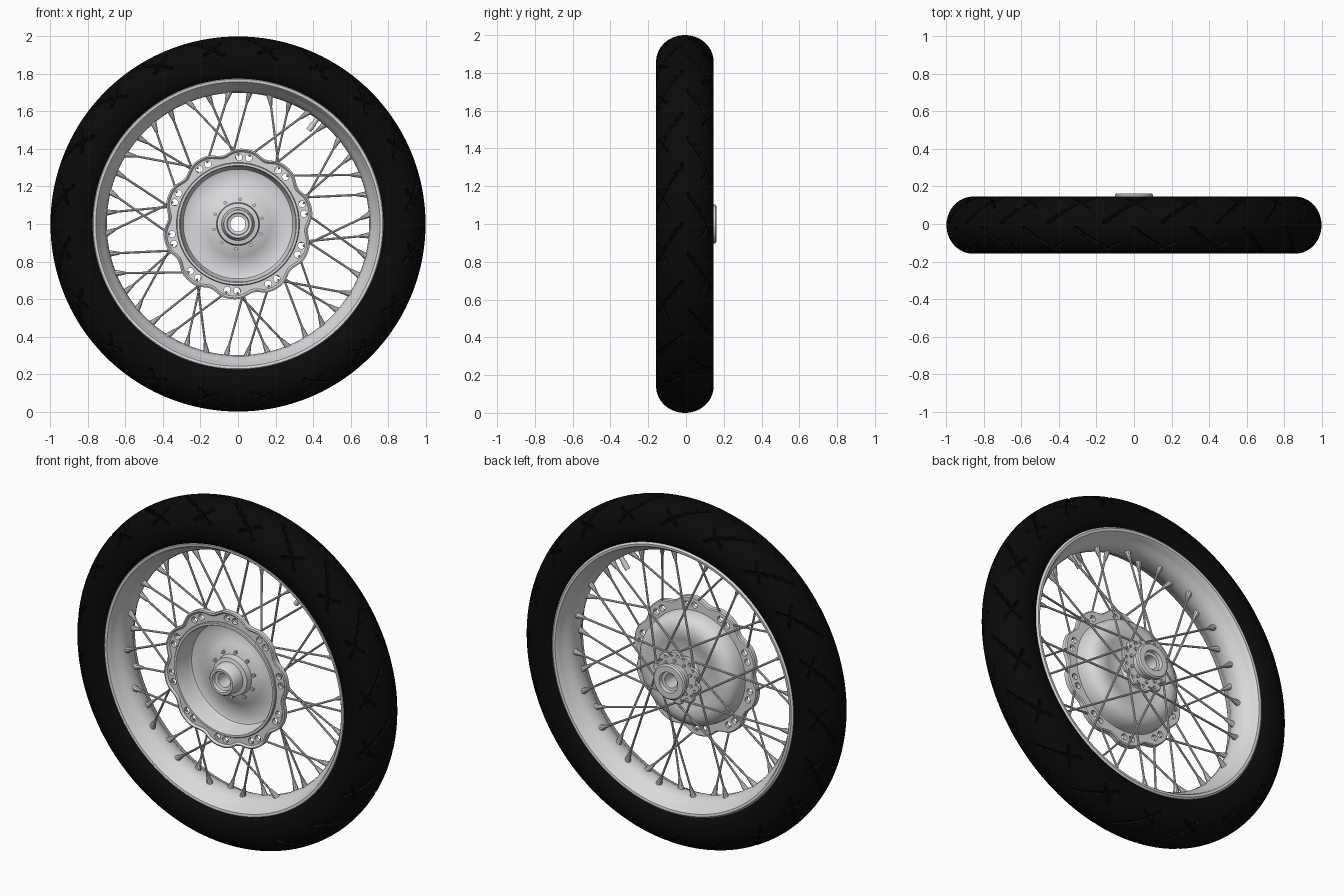
import bpy, bmesh
from math import sin, cos, pi, radians, degrees
from mathutils import Vector, Matrix

cube = bpy.data.objects.get("Cube")
if cube:
    bpy.data.objects.remove(cube)


def material(name, colour, roughness):
    m = bpy.data.materials.new(name)
    m.use_nodes = True
    m.diffuse_color = (*colour, 1)
    bsdf = m.node_tree.nodes["Principled BSDF"]
    bsdf.inputs["Base Color"].default_value = (*colour, 1)
    bsdf.inputs["Roughness"].default_value = roughness
    return m


RUBBER = material("black rubber", (0.003, 0.003, 0.003), 0.8)
ALLOY = material("bright alloy", (0.69, 0.7, 0.71), 0.5)


def polar(r, angle, y):
    """Point around the axle; angle 0 is up and grows towards +x."""
    return Vector((r * sin(angle), y, 1 + r * cos(angle)))


def select(ob):
    bpy.ops.object.select_all(action='DESELECT')
    ob.select_set(True)
    bpy.context.view_layer.objects.active = ob


def smooth(ob):
    select(ob)
    bpy.ops.object.shade_smooth_by_angle(angle=radians(35))


def finish(name, bm, mat):
    bmesh.ops.recalc_face_normals(bm, faces=bm.faces)
    mesh = bpy.data.meshes.new(name)
    bm.to_mesh(mesh)
    bm.free()
    mesh.materials.append(mat)
    ob = bpy.data.objects.new(name, mesh)
    bpy.context.collection.objects.link(ob)
    smooth(ob)
    return ob


def lathe(name, section, mat, steps=128):
    """Sweep a closed (r, y) section round the axle; it may vary with angle."""
    bm = bmesh.new()
    rings = []
    for i in range(steps):
        a = 2 * pi * i / steps
        rings.append([bm.verts.new(polar(r, a, y)) for r, y in section(a)])
    n = len(rings[0])
    for i, ring in enumerate(rings):
        after = rings[(i + 1) % steps]
        for j in range(n):
            k = (j + 1) % n
            bm.faces.new((ring[j], ring[k], after[k], after[j]))
    return finish(name, bm, mat)


def rod(bm, a, b, r1, r2=None, sides=8):
    d = b - a
    m = Matrix.Translation((a + b) / 2) @ d.to_track_quat('Z', 'Y').to_matrix().to_4x4()
    bmesh.ops.create_cone(bm, cap_ends=True, segments=sides, radius1=r1,
                          radius2=r1 if r2 is None else r2, depth=d.length, matrix=m)


def cut(ob, bm):
    cutter = finish("cutter", bm, ob.data.materials[0])
    cutter.hide_render = True
    mod = ob.modifiers.new("cut", 'BOOLEAN')
    mod.operation = 'DIFFERENCE'
    mod.solver = 'EXACT'
    mod.object = cutter
    select(ob)
    bpy.ops.object.modifier_apply(modifier=mod.name)
    bpy.data.objects.remove(cutter)
    smooth(ob)


# Tyre: elliptical crown with sunken chevron slots, upright sidewalls, tucked bead
SHIFT = -0.006
PITCH = 18
SIDE = [(0.82, 0.15), (0.795, 0.14), (0.772, 0.118)]


def slot(angle, t, low, high, start, sweep):
    """Depth of a slot that turns by sweep while t runs from low to high."""
    if not low <= t <= high:
        return 0
    centre = start + sweep * (t - low) / (high - low)
    off = abs((angle - centre + PITCH / 2) % PITCH - PITCH / 2)
    return 0.012 * min(1, max(0, (0.65 - off) / 0.3))


def crown(angle, t):
    a = degrees(angle) + (PITCH / 2 if t > 0 else 0)
    u = abs(t)
    depth = max(slot(a, u, 6, 72, 0, 13), slot(a, u, 38, 66, 13, -6))
    t = radians(t)
    return 0.86 + (0.14 - depth) * cos(t), (0.152 - depth) * sin(t) + SHIFT


def tyre_section(angle):
    return ([(r, SHIFT - y) for r, y in reversed(SIDE)]
            + [crown(angle, t) for t in range(-90, 91, 3)]
            + [(r, SHIFT + y) for r, y in SIDE])


lathe("tyre", tyre_section, RUBBER, 1080)

# Rim: rolled lips with a drop centre
half_rim = [(0.785, 0.105), (0.782, 0.122), (0.772, 0.13), (0.758, 0.128), (0.75, 0.118),
            (0.744, 0.1), (0.732, 0.08), (0.716, 0.058), (0.705, 0.034)]
rim_section = ([(r, -y) for r, y in half_rim] + [(0.7, 0)]
               + [(r, y) for r, y in reversed(half_rim)])
lathe("rim", lambda a: rim_section, ALLOY, 160)

# Brake drum: open cup at the front, pressed web, hollow axle boss
hub_section = [
    (0.328, -0.122), (0.324, -0.128), (0.312, -0.128), (0.308, -0.122), (0.302, -0.03),
    (0.292, -0.012), (0.275, -0.006), (0.2, -0.006), (0.175, -0.022), (0.115, -0.038),
    (0.11, -0.075), (0.088, -0.08), (0.08, -0.148), (0.074, -0.155), (0.06, -0.155),
    (0.056, -0.135), (0.04, -0.13), (0.04, 0.14), (0.056, 0.142), (0.06, 0.162),
    (0.094, 0.162), (0.102, 0.155), (0.102, 0.135), (0.08, 0.128), (0.08, 0.03),
    (0.1, 0.01), (0.165, 0.005), (0.2, 0.02), (0.25, 0.022), (0.29, 0.01),
    (0.314, -0.02), (0.322, -0.06)]
lathe("brake_drum", lambda a: hub_section, ALLOY)

PAIRS = 10
STEP = 2 * pi / PAIRS
FIRST = radians(5)
pairs = [FIRST + i * STEP for i in range(PAIRS)]


def scalloped(name, inner, mean, wave, lip, y0, y1, hole_r, hole, spread):
    """Wavy spoke plate, raised at its edge, with two round holes in every lobe."""
    def section(a):
        edge = mean + wave * cos(PAIRS * (a - FIRST)) - 0.2 * wave * cos(2 * PAIRS * (a - FIRST))
        return [(inner, y0), (edge - 0.018, y0), (edge - 0.008, y0 - lip),
                (edge, y0 - lip + 0.003), (edge, y1 - 0.006), (edge - 0.006, y1), (inner, y1)]
    plate = lathe(name, section, ALLOY, 200)
    holes = bmesh.new()
    for p in pairs:
        for s in (-spread, spread):
            rod(holes, polar(hole_r, p + s, y0 - 0.05), polar(hole_r, p + s, y1 + 0.05), hole, sides=16)
    cut(plate, holes)


scalloped("front_spoke_flange", 0.315, 0.391, 0.014, 0.01, -0.11, -0.085, 0.357, 0.018, radians(4.2))
scalloped("rear_spoke_flange", 0.075, 0.145, 0.012, 0.002, 0.072, 0.09, 0.128, 0.008, radians(9))

# Spokes and nipples, crossing in pairs on both sides
front, rear, nipples = bmesh.new(), bmesh.new(), bmesh.new()


def spoke(bm, start, end):
    rod(bm, start, end, 0.006)
    d = (start - end).normalized()
    rod(nipples, end - d * 0.01, end + d * 0.05, 0.018, 0.008, 10)


for p in pairs:
    for s in (-1, 1):
        spoke(front, polar(0.366, p + s * radians(4.2), -0.097),
              polar(0.7, p + s * radians(27), -0.022))
        target = p + (STEP / 2 if s > 0 else 0)
        spoke(rear, polar(0.128, target + s * radians(68), 0.081),
              polar(0.7, target, 0.022))
finish("front_spokes", front, ALLOY)
finish("rear_spokes", rear, ALLOY)
finish("spoke_nipples", nipples, ALLOY)

# Studs around the axle boss, front and back
bm = bmesh.new()
for p in pairs:
    rod(bm, polar(0.132, p, -0.02), polar(0.132, p, -0.048), 0.009, sides=10)
    rod(bm, polar(0.1, p, 0.085), polar(0.1, p, 0.1), 0.009, sides=10)
finish("hub_studs", bm, ALLOY)

# Valve stem
bm = bmesh.new()
valve = radians(37)
rod(bm, polar(0.71, valve, 0), polar(0.665, valve, 0), 0.014, 0.012, 14)
rod(bm, polar(0.67, valve, 0), polar(0.625, valve, 0), 0.016, 0.015, 14)
finish("valve_stem", bm, ALLOY)
